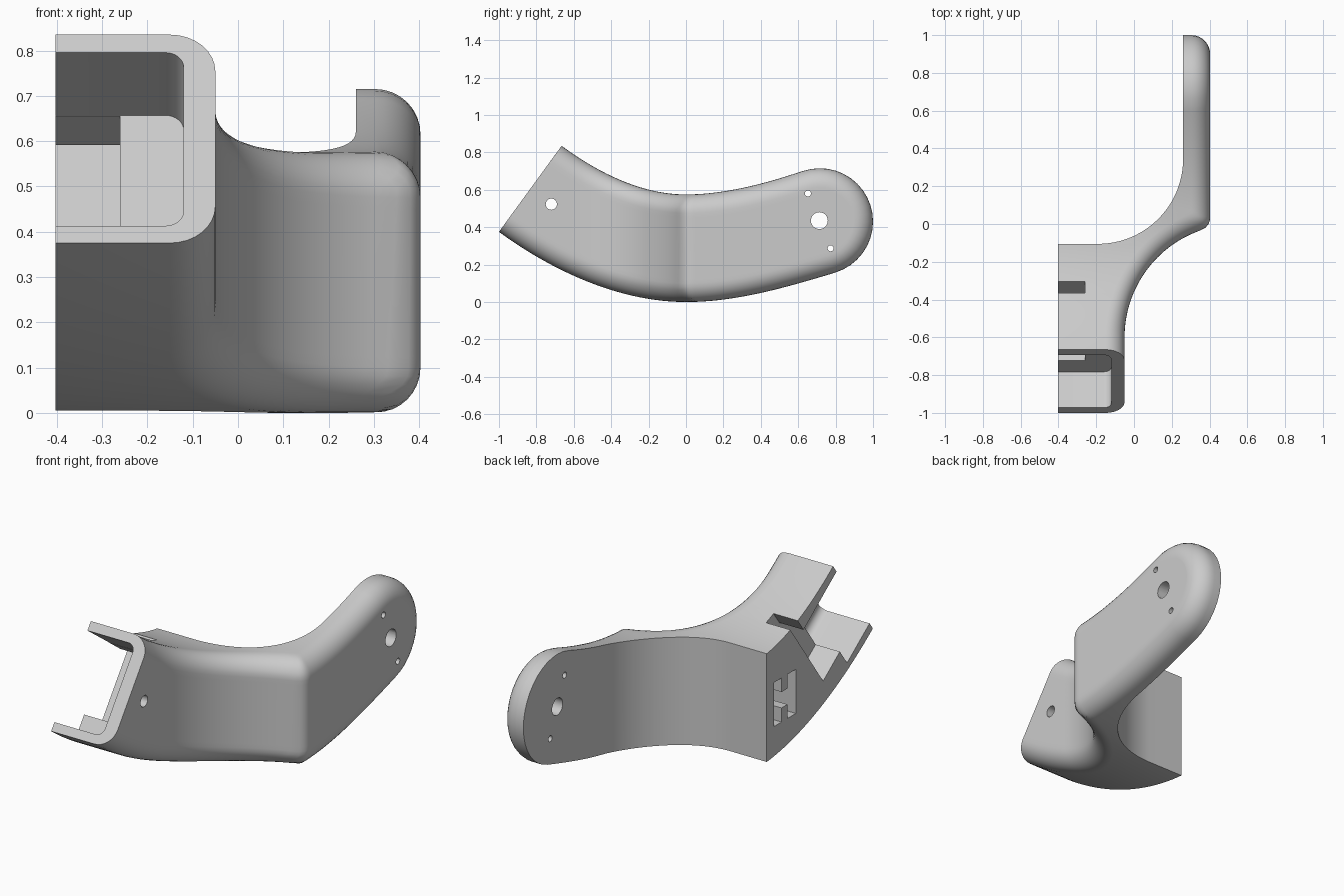
import bpy, bmesh
from math import sin, cos, sqrt, radians, pi
from mathutils import Vector as V
from mathutils.geometry import interpolate_bezier

if "Cube" in bpy.data.objects:
    bpy.data.objects.remove(bpy.data.objects["Cube"])

LEFT, ROUND, STEP, Y0 = -0.403, 0.1, 0.002, -1.3
mat = bpy.data.materials.new("plain_grey")
mat.use_nodes = True
GREY = (0.6, 0.6, 0.6, 1)
mat.diffuse_color = GREY
mat.node_tree.nodes["Principled BSDF"].inputs["Base Color"].default_value = GREY


def new_object(name, bm):
    bmesh.ops.recalc_face_normals(bm, faces=bm.faces)
    mesh = bpy.data.meshes.new(name)
    bm.to_mesh(mesh)
    bm.free()
    mesh.materials.append(mat)
    ob = bpy.data.objects.new(name, mesh)
    bpy.context.collection.objects.link(ob)
    return ob


# Outer wall in plan: x as a function of y, stored as an evenly spaced table
def wall(y):
    if y < -0.6:
        return -0.05
    if y > -0.02:
        return 0.403
    return min(0.403, 0.55 - sqrt(0.36 - (y + 0.6) ** 2))


def offset(table, dist, sign):
    """Roll a disc along the wall: sign -1 moves it inward, +1 outward."""
    n = int(dist / STEP)
    reach = [(j, sqrt(dist * dist - (j * STEP) ** 2)) for j in range(-n, n + 1)]
    last = len(table) - 1
    pick = min if sign < 0 else max
    return [pick(table[min(max(i + j, 0), last)] + sign * h for j, h in reach)
            for i in range(len(table))]


def look_up(table, y):
    f = (y - Y0) / STEP
    i = int(f)
    return table[i] + (table[i + 1] - table[i]) * (f - i)


base = [wall(Y0 + i * STEP) for i in range(1300)]
base = offset(offset(base, 0.07, -1), 0.07, 1)


# Side outline: upper and lower halves from the front end to the round tip
def half_outline(curves, start, end):
    pts = []
    for c in curves:
        pts += interpolate_bezier(*[V(p) for p in c], 49)[:-1]
    for i in range(11):
        a = radians(start + (end - start) * i / 10)
        pts.append(V((0.715 + 0.285 * cos(a), 0.43 + 0.285 * sin(a))))
    return [V(p[:2]) for p in pts]


top = half_outline([[(-0.665, 0.835), (-0.47, 0.692), (-0.24, 0.575), (0, 0.575)],
                    [(0, 0.575), (0.2, 0.575), (0.42, 0.631), (0.622, 0.7)]], 109, 18)
bottom = half_outline([[(-1, 0.375), (-0.72, 0.17), (-0.36, 0), (0, 0)],
                       [(0, 0), (0.27, 0), (0.53, 0.077), (0.798, 0.157)]], -73, 18)


def inward(pts, side):
    """Unit normals pointing into the outline."""
    out = []
    for i in range(len(pts)):
        d = (pts[min(i + 1, len(pts) - 1)] - pts[max(i - 1, 0)]).normalized()
        out.append(V((-d.y, d.x)) * side)
    tip = (V((0.715, 0.43)) - pts[-1]).normalized()
    out[-1] = tip
    return out


top_in, bottom_in = inward(top, -1), inward(bottom, 1)

# Fillet rings: inset of the outline paired with the wall moved inward
rings = []
for k in range(9):
    a = k * pi / 16
    e = ROUND * (1 - sin(a))
    rings.append((ROUND * (1 - cos(a)), offset(base, e, -1) if k < 8 else base))

# Arm body: cross-section loops bridged from the front end to the tip
MID = 16
bm = bmesh.new()
loops = []
for t, b, tn, bn in zip(top, bottom, top_in, bottom_in):
    low = [(b + bn * s, tab) for s, tab in rings]
    high = [(t + tn * s, tab) for s, tab in rings]
    p, q = low[-1][0], high[-1][0]
    mid = [(p.lerp(q, i / MID), base) for i in range(1, MID)]
    section = low + mid + high[::-1]
    co = [(LEFT, b.x, b.y)] + [(look_up(tab, w.x), w.x, w.y) for w, tab in section]
    co.append((LEFT, t.x, t.y))
    loops.append([bm.verts.new(c) for c in co])
for a, b in zip(loops, loops[1:]):
    for i in range(len(a)):
        j = (i + 1) % len(a)
        bm.faces.new((a[i], a[j], b[j], b[i]))
bm.faces.new(loops[0])
bmesh.ops.remove_doubles(bm, verts=bm.verts, dist=1e-5)
arm = new_object("arm_bracket", bm)


# Cutters: flat polygons in a chosen frame, extruded along its third axis
def prism(name, poly, lo, hi, frame):
    bm = bmesh.new()
    ends = [[bm.verts.new(frame(a, b, c)) for a, b in poly] for c in (lo, hi)]
    for e in ends:
        bm.faces.new(e)
    for i in range(len(poly)):
        j = (i + 1) % len(poly)
        bm.faces.new((ends[0][i], ends[0][j], ends[1][j], ends[1][i]))
    ob = new_object(name, bm)
    ob.hide_render = True
    return ob


def arc(cx, cy, r, a0, a1, n):
    steps = [radians(a0 + (a1 - a0) * i / n) for i in range(n + 1)]
    return [(cx + r * cos(a), cy + r * sin(a)) for a in steps]


def plan(x, y, z):
    return (x, y, z)


def side(y, z, x):
    return (x, y, z)


def tilted(depth, rise, x):
    """Frame of the sloping front end."""
    c, s = 0.808, 0.589
    return (x, -1 + c * depth + s * rise, 0.375 - s * depth + c * rise)


def tilted_end(x, rise, depth):
    return tilted(depth, rise, x)


cutters = [
    # hollow behind the arm
    prism("back_cutter", [(-0.7, -0.105)] + arc(-0.19, 0.345, 0.45, -90, 0, 40)
          + [(0.26, 1.3), (-0.7, 1.3)], -1, 2, plan),
    # front socket with rounded inner corners
    prism("socket_cutter", [(-0.7, 0.047)] + arc(-0.16, 0.087, 0.04, -90, 0, 8)
          + arc(-0.16, 0.48, 0.04, 0, 90, 8) + [(-0.7, 0.52)], -0.2, 0.235, tilted_end),
    # deeper recess with a slot through the top
    prism("slot_cutter", [(0.2, 0.15), (0.41, 0.15), (0.41, 0.9), (0.345, 0.9),
                          (0.345, 0.519), (0.2, 0.519)], -0.7, -0.26, tilted),
    # keyed mortise in the flat joining face
    prism("mortise_cutter", [(-0.35, 0.17), (-0.28, 0.17), (-0.28, 0.245), (-0.23, 0.245),
                             (-0.23, 0.17), (-0.165, 0.17), (-0.165, 0.405),
                             (-0.23, 0.405), (-0.23, 0.33), (-0.28, 0.33),
                             (-0.28, 0.405), (-0.35, 0.405)], -0.7, -0.26, side),
]
# Bolt holes
for y, z, r, lo in [(-0.72, 0.523, 0.03, -0.2), (0.713, 0.435, 0.045, 0.2),
                    (0.652, 0.58, 0.016, 0.2), (0.773, 0.287, 0.016, 0.2)]:
    cutters.append(prism("hole_cutter", arc(y, z, r, 0, 348.75, 31), lo, 0.6, side))

bpy.context.view_layer.objects.active = arm
arm.select_set(True)
for c in cutters:
    mod = arm.modifiers.new(c.name, "BOOLEAN")
    mod.operation, mod.solver, mod.object = "DIFFERENCE", "EXACT", c
    bpy.ops.object.modifier_apply(modifier=mod.name)
    bpy.data.objects.remove(c)
bpy.ops.object.shade_smooth_by_angle(angle=radians(30))
